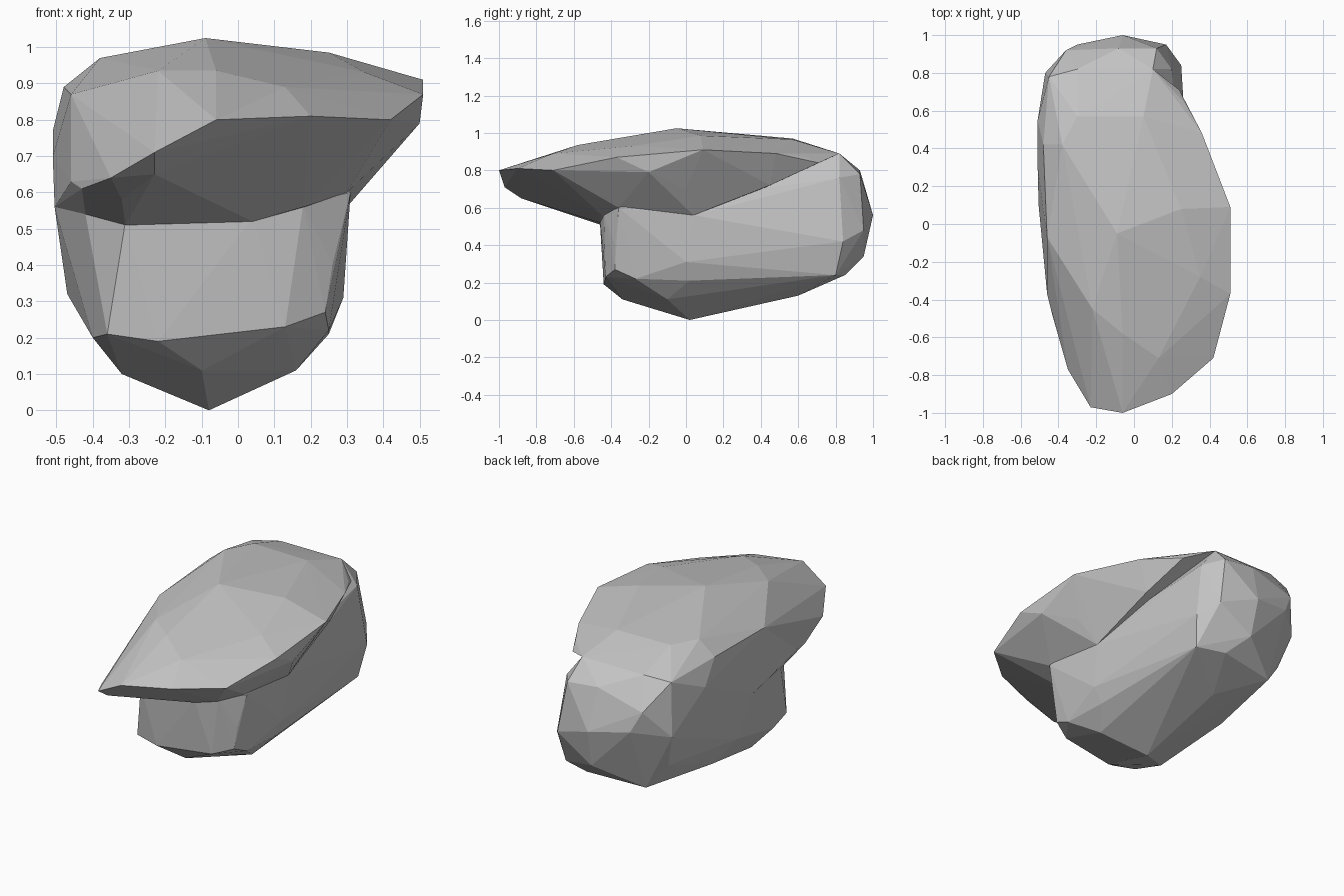
import bpy
import bmesh

default_cube = bpy.data.objects.get("Cube")
if default_cube:
    bpy.data.objects.remove(default_cube, do_unlink=True)

# Single matte stone colour
stone = bpy.data.materials.new("grey stone")
stone.use_nodes = True
stone_colour = (.56, .56, .56, 1)
stone.diffuse_color = stone_colour
stone_shader = stone.node_tree.nodes["Principled BSDF"]
stone_shader.inputs["Base Color"].default_value = stone_colour
stone_shader.inputs["Roughness"].default_value = .9


def faceted_stone(name, *corner_groups):
    """Chisel a flat-faced convex block around the given groups of corners."""
    mesh = bpy.data.meshes.new(name)
    bm = bmesh.new()
    for group in corner_groups:
        for corner in group:
            bm.verts.new(corner)
    hull = bmesh.ops.convex_hull(bm, input=bm.verts)
    spare = {item for item in hull["geom_interior"] + hull["geom_unused"]
             if isinstance(item, bmesh.types.BMVert)}
    bmesh.ops.delete(bm, geom=list(spare), context="VERTS")
    bmesh.ops.recalc_face_normals(bm, faces=bm.faces)
    bm.to_mesh(mesh)
    bm.free()
    mesh.materials.append(stone)
    block = bpy.data.objects.new(name, mesh)
    bpy.context.scene.collection.objects.link(block)
    return block


# Right flank, which runs unbroken through the cap and the body
right_flank = [
    (-.46, -.07, .87), (-.48, .42, .89), (-.45, .78, .87),
    (-.505, .1, .56), (-.51, .3, .7), (-.51, .55, .77),
    (-.42, -.28, .54),
]

# Overhanging cap: pointed lip, tilted rim, low dome and sloping underside
cap_lip = [
    (-.06, -1, .8), (.2, -.9, .81), (.42, -.71, .8),
    (-.23, -.97, .71), (-.35, -.77, .64), (-.43, -.49, .61),
]
cap_rim = [
    (.51, -.37, .87), (.51, .09, .91), (.5, -.2, .79), (.4, 0, .7),
    (.36, .48, .89), (.27, .64, .87), (-.46, -.37, .63),
]
cap_dome = [
    (-.09, -.05, 1.025), (.25, .08, .985), (.13, -.71, .89),
    (-.06, -.58, .935), (-.22, -.45, .935), (.35, -.28, .93),
    (-.3, .57, .97), (.05, .57, .965), (-.38, .42, .97),
    (-.3, .82, .89), (.1, .82, .89),
]
cap_underside = [
    (-.23, -.88, .65), (-.32, -.65, .58), (-.31, -.46, .51),
    (.04, -.46, .52), (.18, -.45, .56), (.3, -.36, .6),
    (.3, .04, .56), (.285, .45, .72), (.24, .71, .84),
]
cap = faceted_stone("overhanging_cap", right_flank, cap_lip, cap_rim,
                    cap_dome, cap_underside)

# Lower body: upright front, left flank, keel underneath and rounded back
body_front = [
    (-.31, -.46, .52), (.04, -.46, .53), (.18, -.44, .57),
    (.31, -.36, .6), (.26, -.38, .4), (-.4, -.24, .2),
    (-.36, -.42, .21), (-.22, -.44, .19), (.13, -.43, .23),
    (.24, -.38, .27),
]
left_flank = [
    (.3, .04, .56), (.29, 0, .31), (.25, .02, .21), (.25, -.27, .22),
    (.2, .82, .76), (.25, .84, .42), (.22, .8, .24),
]
body_keel = [
    (-.08, .02, 0), (-.32, -.15, .1), (-.1, -.34, .11),
    (.16, -.1, .11), (-.07, .6, .13), (-.38, .3, .19),
    (-.47, .2, .32),
]
body_back = [
    (-.06, 1, .56), (.17, .95, .48), (.12, .93, .78), (-.3, .95, .6),
    (-.08, .93, .8), (-.47, .8, .56), (-.3, .82, .89), (.1, .82, .89),
    (-.36, .92, .72), (.05, .85, .24), (-.05, .95, .34),
    (-.3, .8, .22), (-.41, .75, .36),
]
body = faceted_stone("boulder", right_flank, body_front, left_flank,
                     body_keel, body_back)

# Fuse both blocks into one closed boulder
union = body.modifiers.new("fuse cap", "BOOLEAN")
union.operation = "UNION"
union.solver = "EXACT"
union.object = cap
depsgraph = bpy.context.evaluated_depsgraph_get()
fused = bpy.data.meshes.new_from_object(body.evaluated_get(depsgraph))
body.modifiers.clear()
body.data = fused
bpy.data.objects.remove(cap, do_unlink=True)
